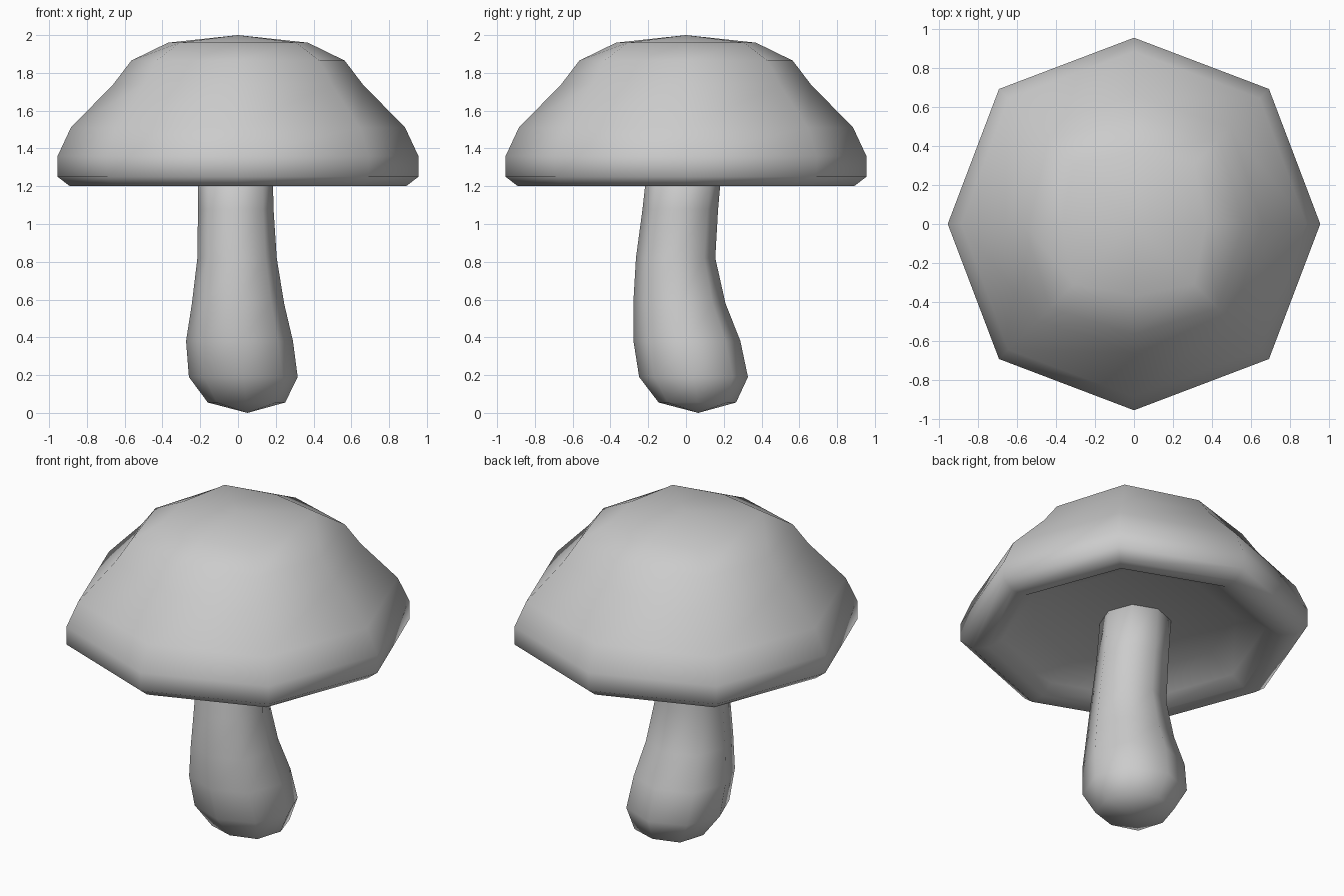
import bpy, bmesh
from math import cos, sin, pi

if "Cube" in bpy.data.objects:
    bpy.data.objects.remove(bpy.data.objects["Cube"])

SIDES = 8


def loft(name, start, rings, end):
    """Skin eight-sided rings (cx, cy, z, radius, diagonal factor) between two end points."""
    bm = bmesh.new()
    loops = []
    for cx, cy, z, r, diag in rings:
        loop = []
        for i in range(SIDES):
            a = 2 * pi * i / SIDES
            k = r * (diag if i % 2 else 1)
            loop.append(bm.verts.new((cx + k * cos(a), cy + k * sin(a), z)))
        loops.append(loop)
    for lo, hi in zip(loops, loops[1:]):
        for i in range(SIDES):
            j = (i + 1) % SIDES
            bm.faces.new((lo[i], lo[j], hi[j], hi[i]))
    for point, loop in ((start, loops[0]), (end, loops[-1])):
        pole = bm.verts.new(point)
        for i in range(SIDES):
            bm.faces.new((loop[i], loop[(i + 1) % SIDES], pole))
    bmesh.ops.recalc_face_normals(bm, faces=bm.faces[:])
    mesh = bpy.data.meshes.new(name)
    bm.to_mesh(mesh)
    bm.free()
    mesh.shade_smooth()
    obj = bpy.data.objects.new(name, mesh)
    bpy.context.collection.objects.link(obj)
    return obj


# Cap: hollow underside, rolled rim, domed top
cap_profile = [
    (0.55, 1.33, 1.04), (0.72, 1.25, 1.03), (0.80, 1.20, 1.025), (0.89, 1.20, 1.025),
    (0.955, 1.25, 1.025), (0.955, 1.36, 1.025), (0.885, 1.51, 1.03),
    (0.66, 1.74, 1.06), (0.565, 1.865, 1.08), (0.37, 1.96, 1.18),
]
loft("cap", (0, 0, 1.33), [(0, 0, z, r, d) for r, z, d in cap_profile], (0, 0, 2.0))

# Stem: bulbous foot, leaning and bending up into the cap
stem_rings = [
    (0.045, 0.06, 0.055, 0.205, 1.08), (0.028, 0.04, 0.19, 0.288, 1.02),
    (0.008, 0.005, 0.38, 0.283, 1.02), (0.0, -0.035, 0.58, 0.244, 1.02),
    (-0.005, -0.055, 0.82, 0.21, 1.02), (-0.012, -0.03, 1.08, 0.2, 1.02),
    (-0.015, 0.0, 1.38, 0.197, 1.02),
]
loft("stem", (0.05, 0.065, 0.0), stem_rings, (-0.015, 0.0, 1.4))
